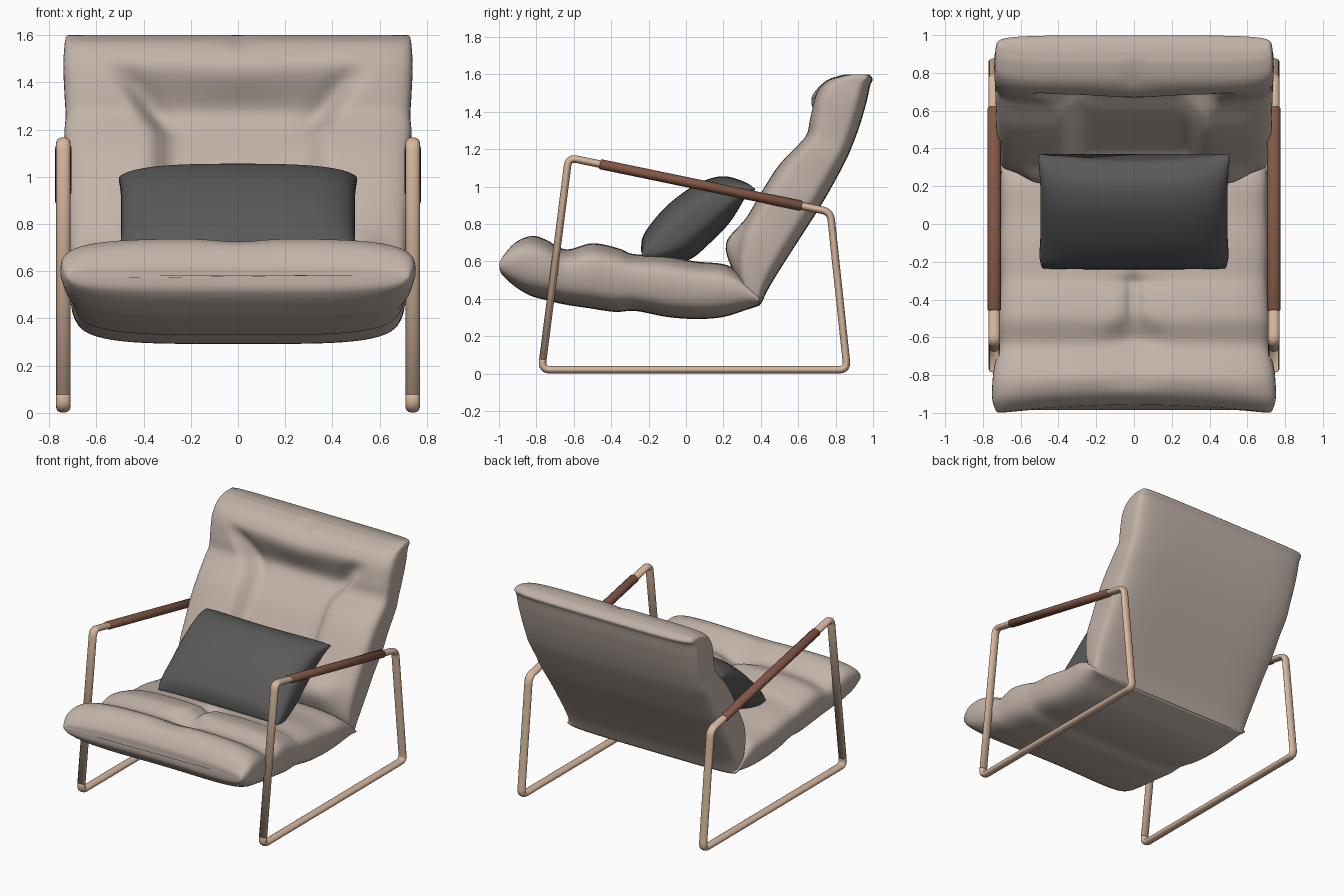
import bpy, bmesh, math
from mathutils import Vector

if "Cube" in bpy.data.objects:
    bpy.data.objects.remove(bpy.data.objects["Cube"])


def material(name, rgb):
    m = bpy.data.materials.new(name)
    m.diffuse_color = (*rgb, 1)
    m.use_nodes = True
    m.node_tree.nodes["Principled BSDF"].inputs["Base Color"].default_value = m.diffuse_color
    return m


BEIGE = material("beige_fabric", (0.54, 0.45, 0.395))
GREY = material("charcoal_fabric", (0.1, 0.1, 0.1))
WOOD = material("pale_wood", (0.68, 0.48, 0.345))
LEATHER = material("brown_leather", (0.22, 0.095, 0.06))


def skin(name, rings, mat):
    """Join closed rings of points into a capped smooth tube."""
    bm = bmesh.new()
    rows = [[bm.verts.new(p) for p in r] for r in rings]
    n = len(rows[0])
    for a, b in zip(rows, rows[1:]):
        for i in range(n):
            j = (i + 1) % n
            bm.faces.new((a[i], a[j], b[j], b[i]))
    bm.faces.new(rows[0])
    bm.faces.new(rows[-1])
    bmesh.ops.recalc_face_normals(bm, faces=bm.faces)
    for f in bm.faces:
        f.smooth = True
    me = bpy.data.meshes.new(name)
    bm.to_mesh(me)
    bm.free()
    me.materials.append(mat)
    ob = bpy.data.objects.new(name, me)
    bpy.context.collection.objects.link(ob)
    return ob


def spline(secs, steps=6):
    """Catmull-Rom interpolation of section tuples."""
    out = []
    for k in range(len(secs) - 1):
        p = [secs[min(max(k + d, 0), len(secs) - 1)] for d in (-1, 0, 1, 2)]
        for s in range(steps):
            t = s / steps
            out.append([0.5 * (2 * b + (c - a) * t + (2 * a - 5 * b + 4 * c - d) * t * t
                               + (3 * b - a - 3 * c + d) * t ** 3) for a, b, c, d in zip(*p)])
    return out + [list(secs[-1])]


def smooth(a, b, x):
    t = min(max((x - a) / (b - a), 0), 1)
    return t * t * (3 - 2 * t)


def cushion(name, secs, power, mat, dent, shift, taper=0, cols=64):
    """Sections: upper y,z, lower y,z, half width. dent sinks the upper skin, shift slides y."""
    rings = []
    for yt, zt, yb, zb, w in spline(secs):
        top, bot = Vector((0, yt, zt)), Vector((0, yb, zb))
        mid, half = (top + bot) / 2, (top - bot) / 2
        ring = []
        for i in range(2 * cols):
            a = math.pi * i / cols
            u = math.cos(a)
            v = max(0, 1 - abs(u) ** power) ** (1 / power)
            v = v if i <= cols else -v
            x = u * w * (1 + taper * min(v, 0))
            p = mid + half * v
            if v > 0:
                p -= half.normalized() * dent(x, yt, zt) * v
            p.x = x
            p.y += shift(u, mid.y, mid.z)
            ring.append(p)
        rings.append(ring)
    return skin(name, rings, mat)


# Seat cushion: front roll, cross creases and a centre tuck
def seat_dent(x, y, z):
    tuck = 0.05 * math.exp(-(x / (0.035 + 0.08 * smooth(-0.45, -0.62, y))) ** 2)
    d = tuck * smooth(-0.7, -0.6, y) * smooth(-0.22, -0.36, y)
    d += 0.015 * math.exp(-((y + 0.31) / 0.03) ** 2) * math.exp(-(x / 0.15) ** 2)
    return d + 0.012 * math.exp(-(x / 0.12) ** 2) * smooth(-0.65, -0.75, y) * smooth(-0.95, -0.85, y)


cushion("seat_cushion", [
    (-0.998, 0.585, -0.998, 0.57, 0.71), (-0.99, 0.635, -0.99, 0.515, 0.73),
    (-0.93, 0.71, -0.93, 0.455, 0.75), (-0.84, 0.737, -0.85, 0.415, 0.75),
    (-0.75, 0.715, -0.76, 0.395, 0.74), (-0.64, 0.665, -0.65, 0.37, 0.715),
    (-0.5, 0.697, -0.52, 0.35, 0.72), (-0.36, 0.67, -0.38, 0.33, 0.71),
    (-0.28, 0.64, -0.27, 0.335, 0.705), (-0.12, 0.63, -0.1, 0.303, 0.71),
    (0.05, 0.60, 0.06, 0.292, 0.705), (0.22, 0.58, 0.2, 0.303, 0.705),
    (0.33, 0.5, 0.32, 0.34, 0.70), (0.39, 0.42, 0.395, 0.365, 0.69)],
    4.2, BEIGE, seat_dent,
    lambda u, y, z: 0.04 * (1 - u * u) * smooth(-0.7, -0.95, y), taper=0.06)


# Back cushion: head roll over a sunken centre panel with side bolsters
def back_dent(x, y, z):
    hw = 0.29 + max(0, z - 1.2) * 0.75
    d = 0.095 * smooth(hw + 0.1, hw - 0.03, abs(x)) * smooth(1.5, 1.27, z) * smooth(0.6, 0.8, z)
    d += 0.02 * math.exp(-((abs(x) - hw) / 0.06) ** 2) * smooth(1.15, 1.3, z) * smooth(1.5, 1.4, z)
    # lower lumbar roll bulges forward between the bolsters
    d -= 0.06 * smooth(0.66, 0.5, abs(x)) * math.exp(-((z - 0.66) / 0.11) ** 2)
    # soft puff in the middle of the head roll
    d -= 0.02 * math.exp(-(x / 0.22) ** 2 - ((z - 1.42) / 0.1) ** 2)
    return d + 0.02 * math.exp(-(x / 0.05) ** 2 - ((z - 1.58) / 0.03) ** 2)


cushion("back_cushion", [
    (0.31, 0.42, 0.40, 0.37, 0.68), (0.265, 0.56, 0.45, 0.47, 0.70),
    (0.275, 0.72, 0.53, 0.6, 0.715), (0.335, 0.85, 0.62, 0.74, 0.72),
    (0.42, 1.0, 0.71, 0.88, 0.73), (0.5, 1.12, 0.78, 1.0, 0.73),
    (0.6, 1.225, 0.85, 1.13, 0.735), (0.645, 1.285, 0.89, 1.22, 0.73),
    (0.66, 1.37, 0.93, 1.33, 0.735), (0.69, 1.49, 0.965, 1.45, 0.74),
    (0.75, 1.565, 0.985, 1.54, 0.735), (0.84, 1.597, 0.998, 1.575, 0.73),
    (0.89, 1.6, 0.98, 1.6, 0.72)],
    5.5, BEIGE, back_dent, lambda u, y, z: 0)

# Loose lumbar pillow leaning on the seat
cushion("lumbar_pillow", [
    (-0.24, 0.655, -0.225, 0.61, 0.485), (-0.225, 0.745, -0.12, 0.58, 0.50),
    (-0.12, 0.88, 0.02, 0.61, 0.495), (0.01, 0.985, 0.13, 0.70, 0.495),
    (0.12, 1.04, 0.22, 0.79, 0.495), (0.23, 1.055, 0.30, 0.88, 0.50),
    (0.33, 1.03, 0.345, 0.95, 0.505), (0.37, 0.995, 0.37, 0.975, 0.50)],
    3, GREY, lambda x, y, z: 0,
    lambda u, y, z: -0.035 * (1 - u * u) * smooth(0.15, 0.36, y))


# Side frames: rounded closed loops of oval tube with wrapped armrests
CORNERS = [Vector(c) for c in ((-0.772, 0.021), (0.862, 0.021), (0.772, 0.865), (-0.628, 1.155))]


def oval(x, c, n, rx, rn, k=20):
    return [(x + rx * math.cos(2 * math.pi * i / k),
             c.x + n.x * rn * math.sin(2 * math.pi * i / k),
             c.y + n.y * rn * math.sin(2 * math.pi * i / k)) for i in range(k)]


def frame_rings(x):
    path = []
    for i, c in enumerate(CORNERS):
        da = (CORNERS[i - 1] - c).normalized()
        db = (CORNERS[(i + 1) % 4] - c).normalized()
        a, b = c + da * 0.045, c + db * 0.045
        path.append(c + da * 0.055)
        for s in range(9):
            t = s / 8
            path.append(a * (1 - t) ** 2 + c * 2 * t * (1 - t) + b * t * t)
        path.append(c + db * 0.055)
    n = len(path)
    rings = []
    for i in range(n + 1):
        d = ((path[(i + 1) % n] - path[i % n]).normalized()
             + (path[i % n] - path[(i - 1) % n]).normalized()).normalized()
        rings.append(oval(x, path[i % n], Vector((-d.y, d.x)), 0.03, 0.02))
    return rings


for side, sx in (("right", 0.74), ("left", -0.74)):
    skin(side + "_frame", frame_rings(sx), WOOD)
    bar = CORNERS[2] - CORNERS[3]
    nrm = Vector((-bar.y, bar.x)).normalized()
    rings = []
    for t, f in ((0.12, 0.86), (0.123, 1), (0.5, 1), (0.887, 1), (0.89, 0.86)):
        rings.append(oval(sx, CORNERS[3] + bar * t, nrm, 0.035 * f, 0.027 * f))
    skin(side + "_armrest_wrap", rings, LEATHER)
